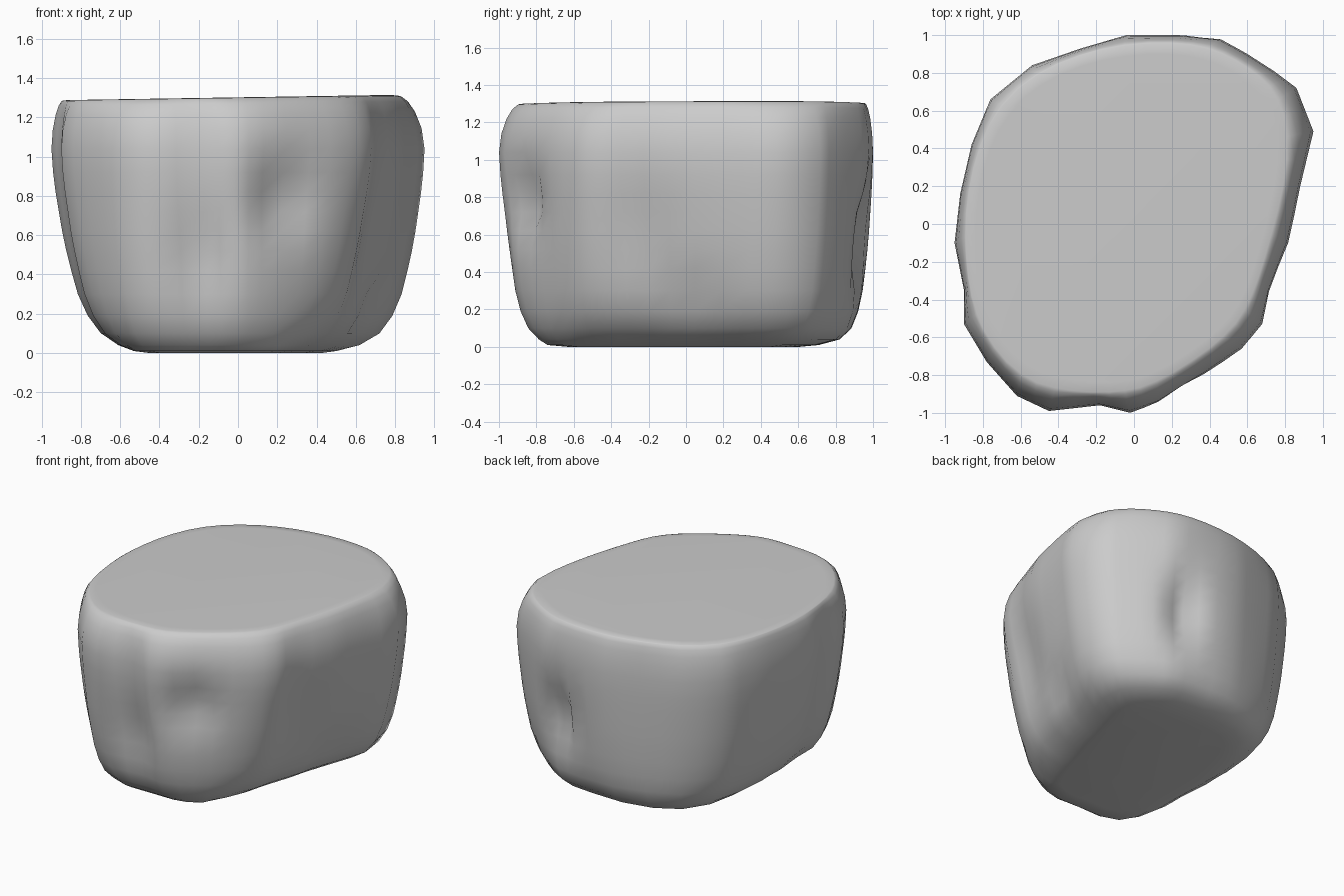
import bpy, bmesh, math
from mathutils import Vector

if "Cube" in bpy.data.objects:
    bpy.data.objects.remove(bpy.data.objects["Cube"])

# Widest outline and the matching outline of the flat foot, counterclockwise
WIDE = [(-.95, -.10), (-.90, -.35), (-.90, -.53), (-.78, -.73), (-.62, -.91), (-.45, -.99),
        (-.18, -.96), (-.02, -1.0), (.13, -.95), (.37, -.80), (.57, -.66), (.68, -.53),
        (.72, -.36), (.82, -.10), (.88, .20), (.95, .49), (.86, .72), (.74, .81), (.60, .90),
        (.46, .98), (.26, 1.0), (-.04, 1.0), (-.28, .93), (-.54, .84), (-.76, .66),
        (-.86, .42), (-.92, .16)]
FOOT = [(-.53, -.08), (-.53, -.28), (-.53, -.46), (-.52, -.60), (-.46, -.70), (-.34, -.74),
        (-.14, -.74), (.0, -.74), (.09, -.72), (.18, -.67), (.24, -.55), (.29, -.40),
        (.33, -.25), (.39, -.06), (.44, .15), (.50, .38), (.50, .52), (.44, .60), (.36, .66),
        (.28, .69), (.14, .70), (-.08, .71), (-.28, .69), (-.40, .60), (-.47, .45),
        (-.51, .28), (-.53, .10)]
# Side profile: height, blend from foot to widest outline
SIDE = [(.01, 0), (.04, .18), (.10, .40), (.19, .56), (.30, .68), (.42, .76), (.52, .82),
        (.62, .87), (.72, .91), (.82, .95), (.92, .98), (1.04, 1.0)]
# Rounded rim: height, blend from widest outline to the top face
RIM = [(1.14, .12), (1.22, .38), (1.27, .66), (1.295, .93), (1.30, 1.1)]
# Dents: centre, width, height, depth
DENTS = [((.22, -.88, .78), .15, .2, .09), ((-.2, -.93, .5), .14, .25, .05),
         ((.38, .93, .6), .10, .25, .13), ((.66, .03, .28), .12, .15, .05),
         ((.70, -.25, .6), .22, .35, .04)]


def doubled(pts):
    """Add the midpoint of every side."""
    out = []
    for i, p in enumerate(pts):
        q = pts[(i + 1) % len(pts)]
        out += [p, ((p[0] + q[0]) / 2, (p[1] + q[1]) / 2)]
    return out


def smoothed(pts, times):
    """Round an outline by averaging neighbours."""
    for _ in range(times):
        pts = [tuple((pts[i - 1][k] + 2 * p[k] + pts[(i + 1) % len(pts)][k]) / 4 for k in (0, 1))
               for i, p in enumerate(pts)]
    return pts


def dented(p):
    out = Vector((p.x, p.y, 0)).normalized()
    push = 0
    for c, w, h, depth in DENTS:
        flat = ((p.x - c[0]) ** 2 + (p.y - c[1]) ** 2) / w ** 2
        push += depth * math.exp(-flat - ((p.z - c[2]) / h) ** 2)
    return p - out * push


wide, foot = doubled(WIDE), doubled(FOOT)
top = [(x * .94 - .025, y * .945 + .025) for x, y in smoothed(wide, 5)]

# Rings of the stone from foot to top, fuller at the back
rings = []
for z, t in SIDE:
    rings.append([dented(Vector((*f, z)).lerp(Vector((*w, z)), t ** (1 - .45 * max(0, w[1]))))
                  for f, w in zip(foot, wide)])
for z, t in RIM:
    ring = []
    for w, inner in zip(wide, top):
        p = dented(Vector((*w, z)).lerp(Vector((*inner, z)), t))
        p.z += .015 * p.x * (z - 1.04) / .26
        ring.append(p)
    rings.append(ring)

# Inner rings keep the two end faces flat
foot_in = [Vector((p.x * .85, p.y * .85, 0)) for p in rings[0]]
top_in = [Vector((p.x * .94, p.y * .94, 1.302 + .015 * p.x)) for p in rings[-1]]
rings = [foot_in] + rings + [top_in]

bm = bmesh.new()
loops = [[bm.verts.new(p) for p in ring] for ring in rings]
n = len(wide)
for a, b in zip(loops, loops[1:]):
    for i in range(n):
        j = (i + 1) % n
        bm.faces.new((a[i], a[j], b[j], b[i]))
bm.faces.new(loops[0][::-1])
bm.faces.new(loops[-1])
bmesh.ops.recalc_face_normals(bm, faces=bm.faces)
for f in bm.faces:
    f.smooth = True

mesh = bpy.data.meshes.new("stone_block")
bm.to_mesh(mesh)
bm.free()
bpy.context.collection.objects.link(bpy.data.objects.new("stone_block", mesh))
